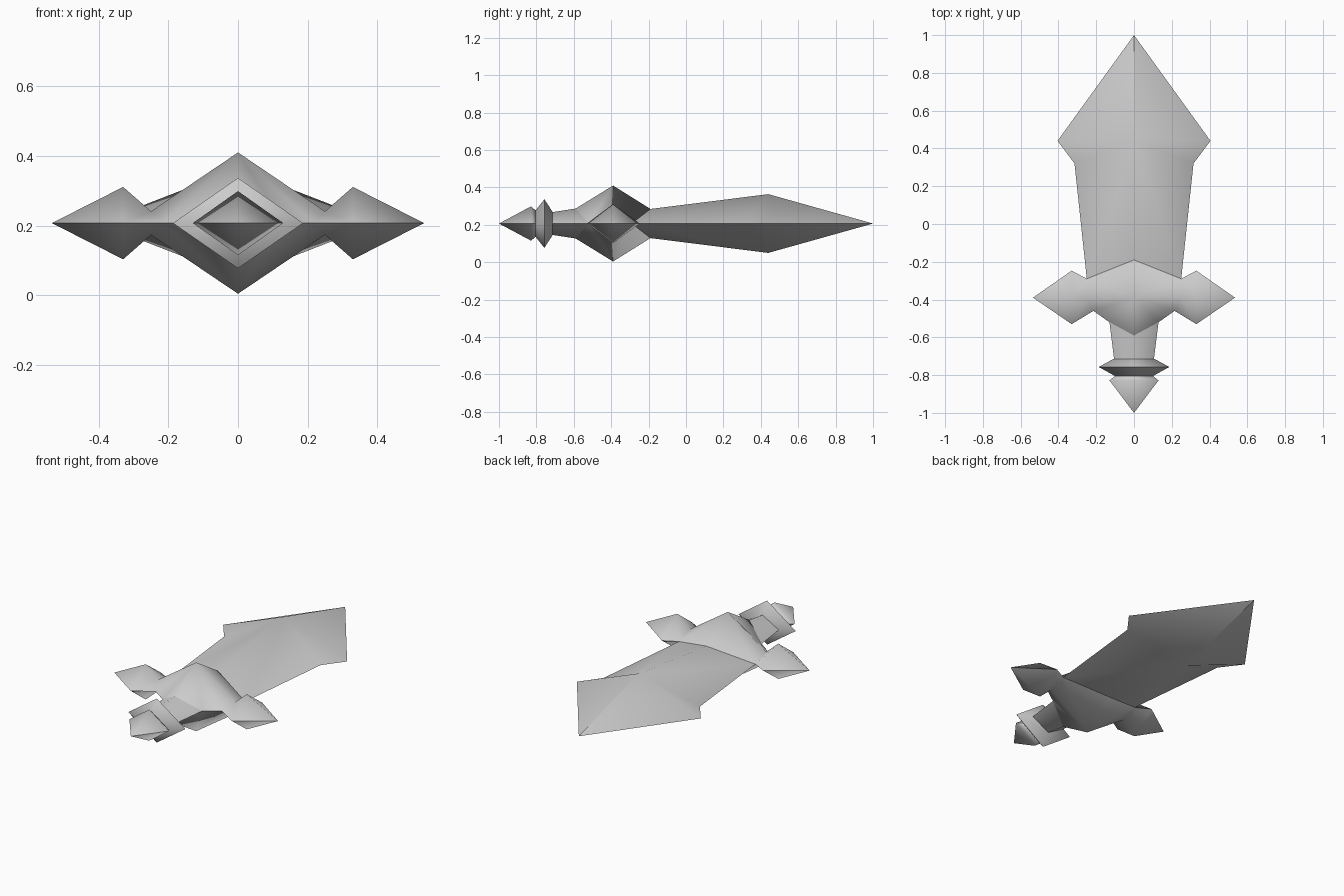
import bpy
import bmesh
import math
from mathutils import Vector

AXIS_HEIGHT = 0.207

cube = bpy.data.objects.get("Cube")
if cube:
    bpy.data.objects.remove(cube, do_unlink=True)

steel = bpy.data.materials.new("light_grey_steel")
steel.use_nodes = True
GREY = (0.6, 0.6, 0.6, 1)
steel.diffuse_color = GREY
steel.node_tree.nodes["Principled BSDF"].inputs["Base Color"].default_value = GREY


def finish(name, bm, angle):
    """Turn a bmesh into a smooth-by-angle object on the dagger's axis."""
    bmesh.ops.remove_doubles(bm, verts=bm.verts, dist=0.0005)
    bmesh.ops.recalc_face_normals(bm, faces=bm.faces)
    mesh = bpy.data.meshes.new(name)
    bm.to_mesh(mesh)
    bm.free()
    mesh.materials.append(steel)
    obj = bpy.data.objects.new(name, mesh)
    bpy.context.collection.objects.link(obj)
    obj.location.z = AXIS_HEIGHT
    bpy.ops.object.select_all(action="DESELECT")
    obj.select_set(True)
    bpy.context.view_layer.objects.active = obj
    bpy.ops.object.shade_smooth_by_angle(angle=math.radians(angle))
    return obj


def quarter_part(name, points, faces, angle):
    """Mirror one upper left quarter, given as named points, to all four."""
    bm = bmesh.new()
    for sx in (1, -1):
        for sz in (1, -1):
            verts = {k: bm.verts.new(Vector((x * sx, y, z * sz)))
                     for k, (x, y, z) in points.items()}
            for face in faces:
                bm.faces.new([verts[k] for k in face.split()])
    return finish(name, bm, angle)


def diamond_loft(name, sections, angle):
    """Loft diamond sections (y, half width, half height) along y."""
    bm = bmesh.new()
    rings = [[bm.verts.new(p) for p in ((w, y, 0), (0, y, h), (-w, y, 0), (0, y, -h))]
             for y, w, h in sections]
    for a, b in zip(rings, rings[1:]):
        for i in range(4):
            j = (i + 1) % 4
            bm.faces.new((a[i], a[j], b[j], b[i]))
    bm.faces.new(rings[0])
    bm.faces.new(rings[-1])
    return finish(name, bm, angle)


# Blade: ridged slab that flares into a broad point
quarter_part("blade", {
    "ridge_base": (0, -0.19, 0.078), "ridge_top": (0, 0.44, 0.157),
    "edge_base": (0.25, -0.29, 0), "edge_neck": (0.315, 0.32, 0),
    "edge_flare": (0.405, 0.44, 0), "tip": (0, 1, 0),
}, ["ridge_base edge_base ridge_top", "edge_base edge_neck ridge_top",
    "edge_neck edge_flare ridge_top", "edge_flare tip ridge_top"], 30)

# Guard: faceted block with a pointed knob growing from each side
quarter_part("guard", {
    "peak": (0, -0.39, 0.203), "front_mid": (0, -0.59, 0.08),
    "front_side": (0.13, -0.52, 0), "back_mid": (0, -0.19, 0.078),
    "neck_front": (0.215, -0.46, 0), "neck_back": (0.25, -0.29, 0),
    "neck_top": (0.25, -0.39, 0.034), "knob_front": (0.33, -0.53, 0),
    "knob_back": (0.33, -0.247, 0), "knob_top": (0.33, -0.39, 0.104),
    "knob_tip": (0.535, -0.39, 0),
}, ["peak front_mid front_side neck_front", "peak neck_front neck_top",
    "peak neck_top neck_back", "peak neck_back back_mid",
    "neck_top neck_front knob_front knob_top",
    "neck_back neck_top knob_top knob_back",
    "knob_front knob_tip knob_top", "knob_tip knob_back knob_top"], 70)

# Grip: its front end follows the bent outline of the guard
quarter_part("grip", {
    "guard_mid": (0, -0.59, 0.08), "guard_side": (0.13, -0.52, 0),
    "end_mid": (0, -0.72, 0.06), "end_side": (0.105, -0.72, 0),
}, ["guard_mid guard_side end_side end_mid"], 70)

# Collar ring and pointed pommel
diamond_loft("collar", [(-0.715, 0.11, 0.065), (-0.757, 0.187, 0.13),
                        (-0.805, 0.1, 0.07)], 70)
diamond_loft("pommel", [(-0.8, 0.095, 0.066), (-0.828, 0.13, 0.092),
                        (-1, 0, 0)], 70)
